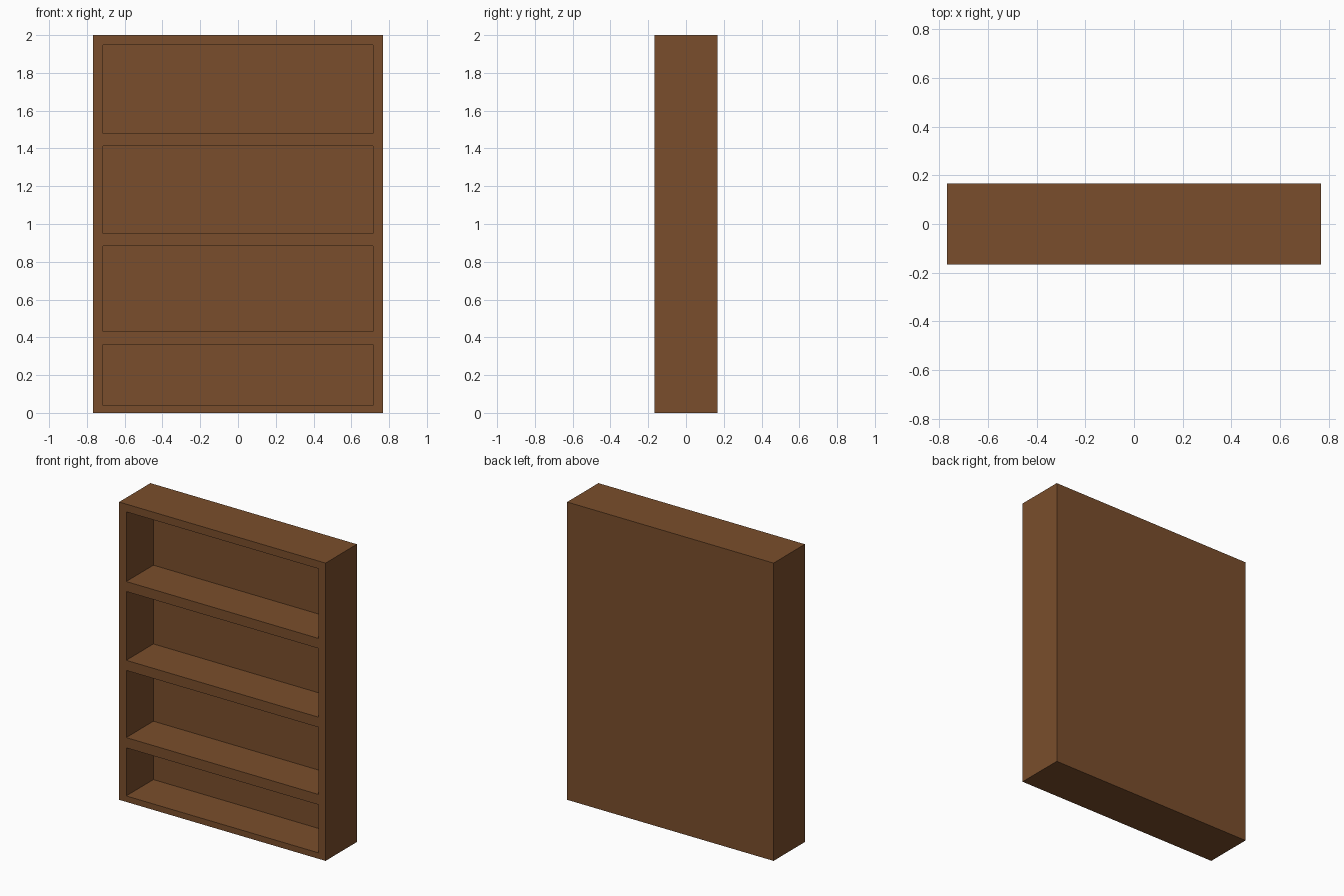
import bpy, bmesh

if "Cube" in bpy.data.objects:
    bpy.data.objects.remove(bpy.data.objects["Cube"])

HALF_W, HALF_D, HEIGHT = 0.767, 0.166, 2.0
INNER_X = 0.714          # half width of the shelf openings
BACK_Y = 0.122           # front surface of the back panel
OPENINGS = [(0.04, 0.363), (0.432, 0.883), (0.951, 1.413), (1.48, 1.948)]

wood = bpy.data.materials.new("brown_wood")
wood.diffuse_color = (0.195, 0.076, 0.025, 1)
wood.use_nodes = True
wood.node_tree.nodes["Principled BSDF"].inputs["Base Color"].default_value = wood.diffuse_color

bm = bmesh.new()

# Solid carcass
bmesh.ops.create_cube(bm, size=1)
for v in bm.verts:
    v.co.x *= 2 * HALF_W
    v.co.y *= 2 * HALF_D
    v.co.z = (v.co.z + 0.5) * HEIGHT

# Cut lines on the front face around the compartments
front = [f for f in bm.faces if f.normal.y < -0.9]


def slice_front(point, normal):
    faces = [f for f in bm.faces
             if all(abs(v.co.y + HALF_D) < 1e-5 for v in f.verts)]
    geom = faces + list({e for f in faces for e in f.edges}) + \
        list({v for f in faces for v in f.verts})
    bmesh.ops.bisect_plane(bm, geom=geom, plane_co=point, plane_no=normal)


for x in (-INNER_X, INNER_X):
    slice_front((x, 0, 0), (1, 0, 0))
for low, high in OPENINGS:
    slice_front((0, 0, low), (0, 0, 1))
    slice_front((0, 0, high), (0, 0, 1))

# Push each compartment back, leaving sides, shelves and back panel
bm.normal_update()
for low, high in OPENINGS:
    for f in list(bm.faces):
        c = f.calc_center_median()
        if (f.normal.y < -0.9 and abs(c.x) < 0.01 and low < c.z < high
                and c.y < -HALF_D + 1e-4):
            new = bmesh.ops.extrude_discrete_faces(bm, faces=[f])["faces"][0]
            bmesh.ops.translate(bm, verts=new.verts[:],
                                vec=(0, BACK_Y + HALF_D, 0))
            break

bmesh.ops.recalc_face_normals(bm, faces=bm.faces[:])
mesh = bpy.data.meshes.new("bookcase")
bm.to_mesh(mesh)
bm.free()
mesh.materials.append(wood)
bookcase = bpy.data.objects.new("bookcase", mesh)
bpy.context.collection.objects.link(bookcase)
